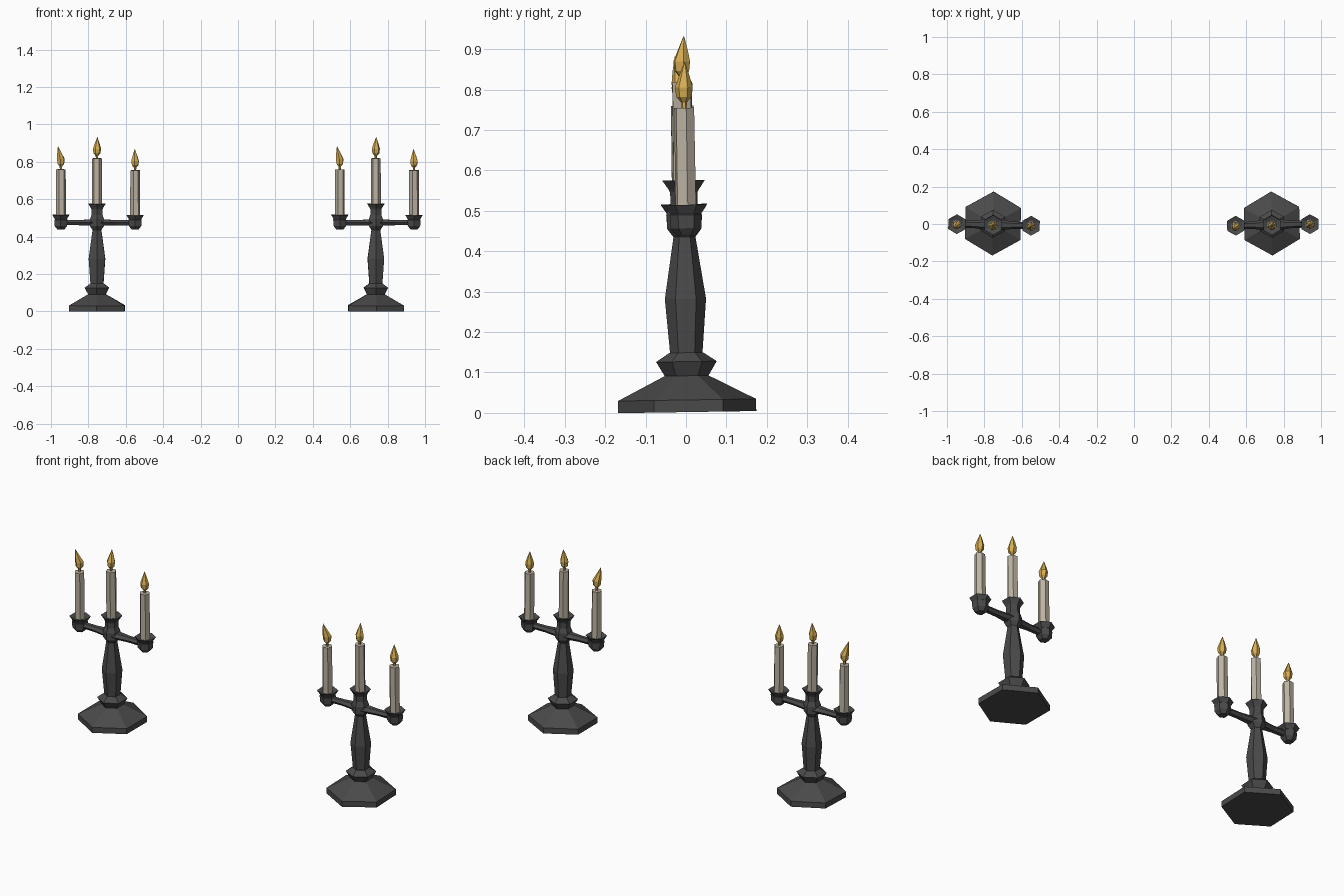
import bpy, bmesh, math
from mathutils import Matrix, Vector

if "Cube" in bpy.data.objects:
    bpy.data.objects.remove(bpy.data.objects["Cube"])


def material(name, rgb):
    m = bpy.data.materials.new(name)
    m.diffuse_color = (*rgb, 1)
    m.use_nodes = True
    m.node_tree.nodes["Principled BSDF"].inputs["Base Color"].default_value = m.diffuse_color
    return m


IRON = material("dark_iron", (0.068, 0.068, 0.068))
WAX = material("cream_wax", (0.50, 0.445, 0.36))
FLAME = material("gold_flame", (0.68, 0.42, 0.085))


def loft(name, rings, mat, place):
    """Skin a list of equal-length point rings and cap both ends."""
    bm = bmesh.new()
    vs = [[bm.verts.new(p) for p in ring] for ring in rings]
    n = len(vs[0])
    for a, b in zip(vs, vs[1:]):
        for i in range(n):
            j = (i + 1) % n
            bm.faces.new((a[i], a[j], b[j], b[i]))
    bm.faces.new(vs[0][::-1])
    bm.faces.new(vs[-1])
    bmesh.ops.recalc_face_normals(bm, faces=bm.faces)
    me = bpy.data.meshes.new(name)
    bm.to_mesh(me)
    bm.free()
    me.materials.append(mat)
    ob = bpy.data.objects.new(name, me)
    ob.matrix_world = place
    bpy.context.collection.objects.link(ob)


def turned(name, profile, mat, place, turn=90, sides=6):
    """Six-sided turned part; profile rows are radius, z and optional x, y offset."""
    rings = []
    for r, z, *off in profile:
        ox, oy = off or (0, 0)
        rings.append([Vector((ox + r * math.cos(math.radians(turn) + k * math.tau / sides),
                              oy + r * math.sin(math.radians(turn) + k * math.tau / sides), z))
                      for k in range(sides)])
    loft(name, rings, mat, place)


def candle(side, place, x, z, top, tip, lean, turn):
    """Drip dish rim, wax stick and flame; z is the dish rim height."""
    at = place @ Matrix.Translation((x, 0, 0))
    turned(side + "_dish", [(0.034, z - 0.03), (0.038, z - 0.022), (0.053, z), (0.03, z - 0.008)], IRON, at)
    turned(side + "_candle", [(0.027, z - 0.012), (0.026, top)], WAX, at, turn)
    h = tip - top
    lx, ly = lean
    turned(side + "_flame", [(0.006, top - 0.002), (0.007, top + 0.12 * h), (0.019, top + 0.24 * h),
                             (0.022, top + 0.45 * h, 0, 0), (0.013, top + 0.7 * h, lx * 0.5, ly * 0.5),
                             (0.001, tip, lx, ly)], FLAME, at, turn + 15)


def candelabrum(label, x, spin):
    # each stand is turned a little and leans slightly forward
    place = (Matrix.Translation((x, 0.003, 0.002)) @ Matrix.Rotation(math.radians(0.9), 4, 'X')
             @ Matrix.Rotation(math.radians(spin), 4, 'Z'))

    # foot, knob, column and hub
    turned(label + "_base", [(0.171, 0), (0.171, 0.03), (0.054, 0.09)], IRON, place)
    turned(label + "_knob", [(0.052, 0.086), (0.075, 0.125), (0.042, 0.147)], IRON, place)
    turned(label + "_column", [(0.040, 0.145), (0.051, 0.28), (0.027, 0.435)], IRON, place)
    turned(label + "_hub", [(0.027, 0.433), (0.043, 0.455), (0.043, 0.492), (0.033, 0.515), (0.034, 0.55)],
           IRON, place)

    # arms and cups
    for side, cx in (("left", -0.193), ("right", 0.204)):
        rings = []
        for t, w, h in ((0.1, 0.032, 0.017), (0.5, 0.020, 0.014), (0.95, 0.018, 0.014)):
            rings.append([Vector((cx * t, w * math.cos(k * math.tau / 6), 0.473 + h * math.sin(k * math.tau / 6) / 0.866))
                          for k in range(6)])
        loft(f"{label}_{side}_arm", rings, IRON, place)
        turned(f"{label}_{side}_cup", [(0.022, 0.437), (0.038, 0.455), (0.040, 0.488), (0.034, 0.493)], IRON,
               place @ Matrix.Translation((cx, 0, 0)))

    # three candles
    candle(label + "_left", place, -0.193, 0.515, 0.758, 0.88, (-0.015, -0.012), 8)
    candle(label + "_middle", place, 0, 0.574, 0.817, 0.93, (0.002, 0.006), -6)
    candle(label + "_right", place, 0.204, 0.513, 0.753, 0.866, (-0.002, 0.003), 10)


candelabrum("first_stand", -0.754, -1.2)
candelabrum("second_stand", 0.737, 1.2)
